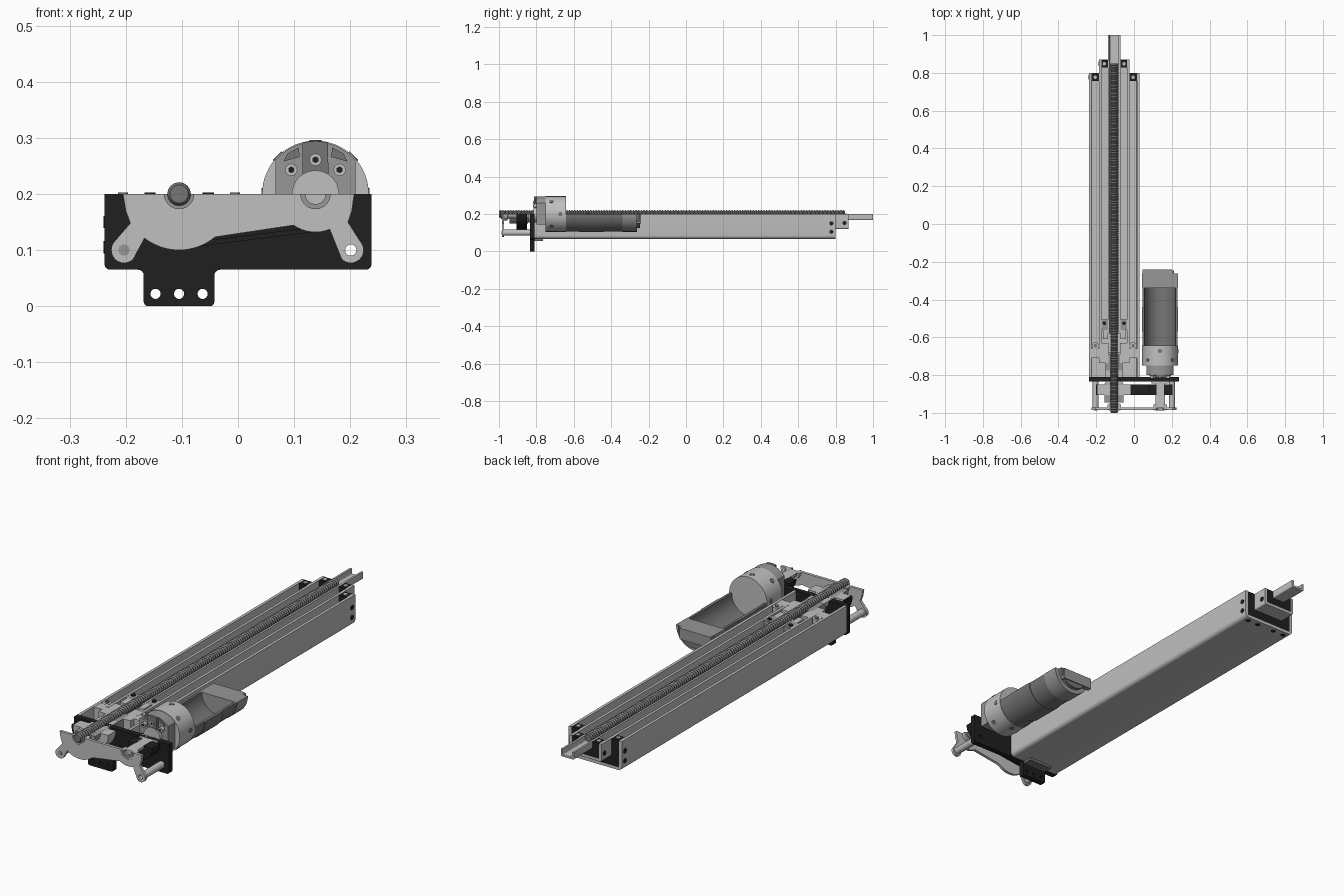
import bpy, bmesh
from math import sin, cos, radians, pi
from mathutils import Vector, Matrix

cube = bpy.data.objects.get("Cube")
if cube:
    bpy.data.objects.remove(cube)


def material(name, v):
    m = bpy.data.materials.new(name)
    m.use_nodes = True
    col = (v, v, v, 1)
    m.diffuse_color = col
    m.node_tree.nodes["Principled BSDF"].inputs["Base Color"].default_value = col
    return m


LIGHT = material("light aluminium", 0.53)
MID = material("mid grey metal", 0.31)
DARK = material("motor grey", 0.18)
BLACK = material("black plastic", 0.014)

SX, MX, CZ = -0.105, 0.138, 0.2   # screw axis x, motor axis x, section height


def arc(cx, cz, r, a0, a1, n=16):
    return [(cx + r * cos(radians(a0 + (a1 - a0) * i / n)),
             cz + r * sin(radians(a0 + (a1 - a0) * i / n))) for i in range(n + 1)]


def finish(ob, mat):
    ob.data.materials.clear()
    ob.data.materials.append(mat)
    bpy.ops.object.select_all(action='DESELECT')
    ob.select_set(True)
    bpy.context.view_layer.objects.active = ob
    bpy.ops.object.shade_smooth_by_angle(angle=radians(35))
    return ob


def prism(name, loops, y0, y1, mat):
    """Extrude front outlines (first is the shape, the rest are holes) from y0 to y1."""
    cu = bpy.data.curves.new(name, 'CURVE')
    cu.dimensions = '2D'
    cu.fill_mode = 'BOTH'
    cu.extrude = (y1 - y0) / 2
    for pts in loops:
        sp = cu.splines.new('POLY')
        sp.points.add(len(pts) - 1)
        for p, (x, z) in zip(sp.points, pts):
            p.co = (x, z, 0, 1)
        sp.use_cyclic_u = True
        sp.use_smooth = False
    ob = bpy.data.objects.new(name, cu)
    bpy.context.collection.objects.link(ob)
    bpy.ops.object.select_all(action='DESELECT')
    ob.select_set(True)
    bpy.context.view_layer.objects.active = ob
    bpy.ops.object.convert(target='MESH')
    ob = bpy.context.view_layer.objects.active
    ob.data.transform(Matrix.Translation((0, (y0 + y1) / 2, 0)) @ Matrix.Rotation(pi / 2, 4, 'X'))
    bm = bmesh.new()
    bm.from_mesh(ob.data)
    bmesh.ops.remove_doubles(bm, verts=bm.verts, dist=1e-5)
    bmesh.ops.recalc_face_normals(bm, faces=bm.faces)
    bm.to_mesh(ob.data)
    bm.free()
    return finish(ob, mat)


def cyl(name, p0, p1, r, mat, n=24):
    a, b = Vector(p0), Vector(p1)
    bpy.ops.mesh.primitive_cylinder_add(vertices=n, radius=r, depth=(b - a).length, location=(a + b) / 2,
                                        rotation=(b - a).to_track_quat('Z', 'Y').to_euler())
    ob = bpy.context.object
    ob.name = name
    return finish(ob, mat)


def box(name, x0, x1, y0, y1, z0, z1, mat):
    return prism(name, [[(x0, z0), (x1, z0), (x1, z1), (x0, z1)]], y0, y1, mat)


def half_ring(cx, ro, ri):
    return [arc(cx, CZ, ro, 180, 360, 28) + arc(cx, CZ, ri, 360, 180, 28)]


def channel(hw, t, r):
    """Sectioned square tube: a U with rounded lower corners."""
    def side(h, rad):
        b = CZ - h + rad
        return ([(SX - h, CZ)] + arc(SX - h + rad, b, rad, 180, 270, 5)
                + arc(SX + h - rad, b, rad, 270, 360, 5) + [(SX + h, CZ)])
    return [side(hw, r) + side(hw - t, max(r - t, 0.003))[::-1]]


# Telescoping tubes and their black end guides
prism("outer_tube", channel(0.133, 0.013, 0.018), -0.81, 0.80, LIGHT)
prism("middle_tube", channel(0.08, 0.012, 0.008), -0.68, 0.87, LIGHT)
prism("inner_tube", channel(0.033, 0.009, 0.006), -0.58, 1.0, LIGHT)
prism("outer_guide", channel(0.12, 0.04, 0.006), 0.758, 0.798, BLACK)
prism("middle_guide", channel(0.068, 0.035, 0.005), 0.828, 0.868, BLACK)

# Fasteners and front sliders, mirrored about the screw axis
for s in (-1, 1):
    tag = "left" if s > 0 else "right"
    for i, z in enumerate((0.105, 0.15)):
        x = SX + s * 0.133
        cyl(f"outer_side_screw_{tag}_{i}", (x - s * .005, 0.777, z), (x + s * .002, 0.777, z), 0.011, BLACK, 16)
    x = SX + s * 0.08
    cyl(f"middle_side_screw_{tag}", (x - s * .005, 0.848, 0.152), (x + s * .002, 0.848, 0.152), 0.011, BLACK, 16)
    for i, d in enumerate((0.045, 0.1)):
        cyl(f"bottom_screw_{tag}_{i}", (SX + s * d, 0.777, 0.065), (SX + s * d, 0.777, 0.072), 0.011, BLACK, 16)
    for name, d, y in (("outer", 0.1, 0.777), ("middle", 0.052, 0.848)):
        cyl(f"{name}_guide_pin_{tag}", (SX + s * d, y, 0.17), (SX + s * d, y, 0.202), 0.009, LIGHT, 16)

    def slab(name, d0, d1, y0, y1, z0, mat):
        xs = sorted((SX + s * d0, SX + s * d1))
        box(f"{name}_{tag}", xs[0], xs[1], y0, y1, z0, CZ - 0.001, mat)
    slab("outer_slider", 0.08, 0.12, -0.71, -0.66, 0.11, LIGHT)
    slab("carriage_arm", 0.03, 0.08, -0.735, -0.63, 0.13, LIGHT)
    slab("nut_jaw", 0.02, 0.045, -0.79, -0.69, 0.15, MID)
    slab("inner_slider", 0.033, 0.068, -0.56, -0.505, 0.15, MID)
    slab("inner_arm", 0.033, 0.06, -0.61, -0.56, 0.15, LIGHT)
    cyl(f"slider_roller_{tag}", (SX + s * 0.1, -0.645, 0.11), (SX + s * 0.1, -0.645, 0.2), 0.019, LIGHT)
    cyl(f"roller_pin_{tag}", (SX + s * 0.1, -0.645, 0.19), (SX + s * 0.1, -0.645, 0.203), 0.009, DARK, 16)
    cyl(f"inner_slider_pin_{tag}", (SX + s * 0.052, -0.525, 0.19), (SX + s * 0.052, -0.525, 0.203), 0.01, BLACK, 16)

# Threaded lead screw, spun from a zigzag profile
bm = bmesh.new()
y0, y1, turns = -1.0, 0.85, 130
pts = [(0, y0)] + [(0.021 if i % 2 else 0.0165, y0 + (y1 - y0) * i / (2 * turns)) for i in range(2 * turns + 1)] + [(0, y1)]
vs = [bm.verts.new((r, y, 0)) for r, y in pts]
es = [bm.edges.new(p) for p in zip(vs, vs[1:])]
bmesh.ops.spin(bm, geom=vs + es, cent=(0, 0, 0), axis=(0, 1, 0), angle=2 * pi, steps=16)
bmesh.ops.remove_doubles(bm, verts=bm.verts, dist=1e-5)
bmesh.ops.recalc_face_normals(bm, faces=bm.faces)
me = bpy.data.meshes.new("lead_screw")
bm.to_mesh(me)
bm.free()
screw = bpy.data.objects.new("lead_screw", me)
bpy.context.collection.objects.link(screw)
screw.location = (SX, 0, CZ)
finish(screw, DARK)

# Black mounting plate with the three-hole tab
plate = ([(-0.238, CZ)] + arc(-0.228, 0.075, 0.01, 180, 270, 4) + arc(-0.178, 0.055, 0.01, 90, 0, 4)
         + arc(-0.16, 0.008, 0.008, 180, 270, 4) + arc(-0.05, 0.008, 0.008, 270, 360, 4)
         + arc(-0.032, 0.055, 0.01, 180, 90, 4) + arc(0.228, 0.075, 0.01, 270, 360, 4) + [(0.238, CZ)])
holes = [arc(SX + d, 0.022, 0.009, 0, 345, 23) for d in (-0.042, 0, 0.042)]
holes.append(arc(0.201, 0.1, 0.01, 0, 345, 23))
prism("mounting_plate", [plate] + holes, -0.835, -0.81, BLACK)
box("mounting_flange", -0.165, -0.045, -0.81, -0.765, 0.055, 0.066, DARK)

# Front cover with two arms, bearing seats and spacers
cover = ([(-0.205, CZ), (-0.2, 0.17), (-0.192, 0.148)] + arc(-0.203, 0.1, 0.023, 135, 315)
         + arc(SX, CZ, 0.1, 232, 310) + arc(MX, CZ, 0.068, 235, 292, 8)
         + arc(0.201, 0.1, 0.023, 225, 405) + [(0.196, 0.15), (0.203, 0.17), (0.207, CZ)]
         + arc(MX, CZ, 0.036, 360, 180) + arc(SX, CZ, 0.036, 360, 180))
ring_hole = arc(0.201, 0.1, 0.01, 0, 345, 23)
prism("front_cover", [cover, ring_hole], -0.985, -0.972, LIGHT)
prism("left_spacer", [arc(0.201, 0.1, 0.016, 0, 345, 23), ring_hole], -0.972, -0.835, LIGHT)
cyl("right_spacer", (-0.203, -0.972, 0.1), (-0.203, -0.835, 0.1), 0.016, LIGHT)
cyl("right_spacer_bolt", (-0.203, -0.987, 0.1), (-0.203, -0.972, 0.1), 0.01, MID)
for name, cx in (("screw", SX), ("shaft", MX)):
    prism(f"{name}_front_bearing", half_ring(cx, 0.036, 0.024), -0.983, -0.955, LIGHT)
    prism(f"{name}_bearing_lip", half_ring(cx, 0.027, 0.018), -0.988, -0.95, MID)
    prism(f"{name}_rear_bearing", half_ring(cx, 0.045, 0.02), -0.845, -0.775, LIGHT)

# Pulleys, belt and motor shaft
prism("large_pulley", half_ring(SX, 0.088, 0.02), -0.905, -0.85, LIGHT)
prism("large_pulley_hub", half_ring(SX, 0.05, 0.02), -0.945, -0.845, MID)
prism("small_pulley", half_ring(MX, 0.058, 0.02), -0.905, -0.85, BLACK)
belt = (arc(SX, CZ, 0.097, 180, 277, 24) + arc(MX, CZ, 0.067, 277, 360, 24)
        + arc(MX, CZ, 0.058, 360, 277, 24) + arc(SX, CZ, 0.088, 277, 180, 24))
prism("drive_belt", [belt], -0.905, -0.85, BLACK)
prism("motor_shaft", [arc(MX, CZ, 0.025, 180, 360)], -0.975, -0.8, LIGHT)

# Gearbox: flat-sided nose, round body, hub and screws
nose = arc(MX, CZ, 0.093, 40, 140, 24) + [(MX - 0.071, 0.145), (MX + 0.071, 0.145)]
prism("gearbox_nose", [nose], -0.80, -0.75, MID)
prism("gearbox_rib", [arc(MX, CZ, 0.094, 76, 104, 8) + [(MX - 0.023, CZ), (MX + 0.023, CZ)]], -0.812, -0.80, DARK)
cyl("gearbox_body", (MX, -0.75, CZ), (MX, -0.642, CZ), 0.095, LIGHT, 64)
prism("gearbox_hub", [arc(MX, CZ, 0.042, 0, 180)], -0.815, -0.79, LIGHT)
for i, a in enumerate((45, 90, 135)):
    x, z = MX + 0.061 * cos(radians(a)), CZ + 0.061 * sin(radians(a))
    cyl(f"nose_screw_{i}", (x, -0.816, z), (x, -0.795, z), 0.011, LIGHT, 16)
    cyl(f"nose_screw_socket_{i}", (x, -0.818, z), (x, -0.81, z), 0.006, BLACK, 6)
for s in (-1, 1):
    pocket = [(MX + s * u, CZ + v) for u, v in ((.028, .066), (.057, .058), (.05, .072), (.03, .083))]
    prism("nose_pocket", [pocket], -0.804, -0.798, DARK)
for i, a in enumerate(range(0, 360, 45)):
    d = Vector((cos(radians(a)), 0, sin(radians(a))))
    c = Vector((MX, -0.672 if i % 2 == 0 else -0.72, CZ))
    cyl(f"body_screw_{i}", c + d * 0.088, c + d * 0.0965, 0.011, DARK, 16)

# Sectioned motor can and end cap
prism("motor_can", half_ring(MX, 0.093, 0.082), -0.642, -0.34, DARK)
prism("motor_can_band", half_ring(MX, 0.096, 0.09), -0.57, -0.44, DARK)
prism("motor_end_cap", [arc(MX, CZ, 0.095, 180, 360, 28)], -0.34, -0.262, MID)
box("motor_end_boss", 0.045, 0.2, -0.262, -0.24, 0.15, CZ, MID)
prism("motor_end_disc", [arc(MX, CZ, 0.075, 180, 360, 24)], -0.262, -0.245, DARK)
